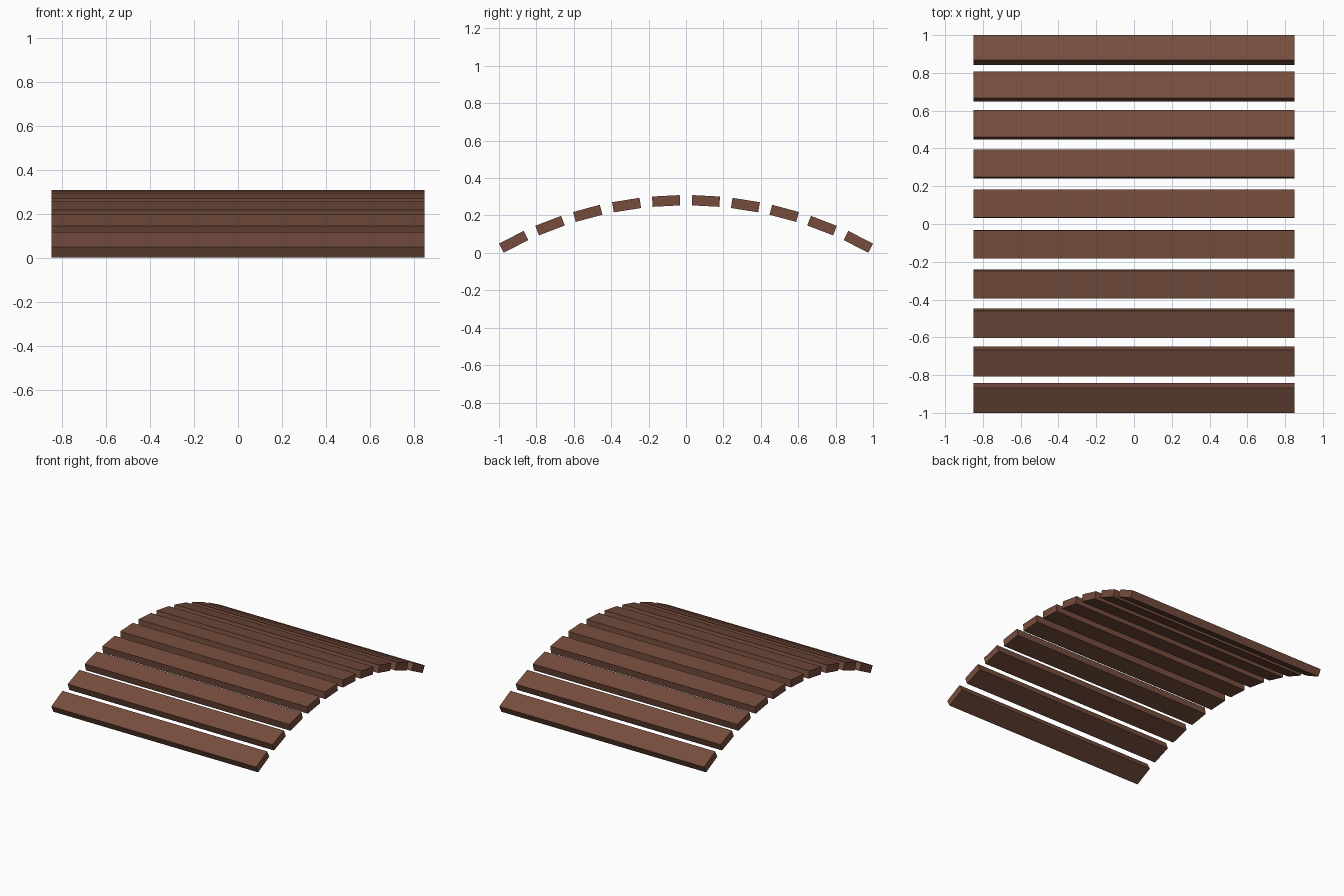
import bpy, math

if "Cube" in bpy.data.objects:
    bpy.data.objects.remove(bpy.data.objects["Cube"])

# One brown wood colour
wood = bpy.data.materials.new("brown wood")
wood.diffuse_color = (0.181, 0.074, 0.047, 1.0)
wood.use_nodes = True
wood.node_tree.nodes["Principled BSDF"].inputs["Base Color"].default_value = wood.diffuse_color

RADIUS = 2.029      # arc through the plank centres
CROWN = 0.2805      # height of the arc at its middle
STEP = math.radians(6.0)
SIZE = (1.70, 0.148, 0.055)

# Ten planks laid evenly along a shallow arch
for i in range(10):
    a = (i - 4.5) * STEP
    y = RADIUS * math.sin(a)
    z = CROWN - RADIUS * (1 - math.cos(a))
    bpy.ops.mesh.primitive_cube_add(size=1, location=(0, y, z), rotation=(-a, 0, 0))
    plank = bpy.context.object
    plank.name = f"bridge_plank_{i + 1}"
    plank.scale = SIZE
    plank.data.materials.append(wood)
